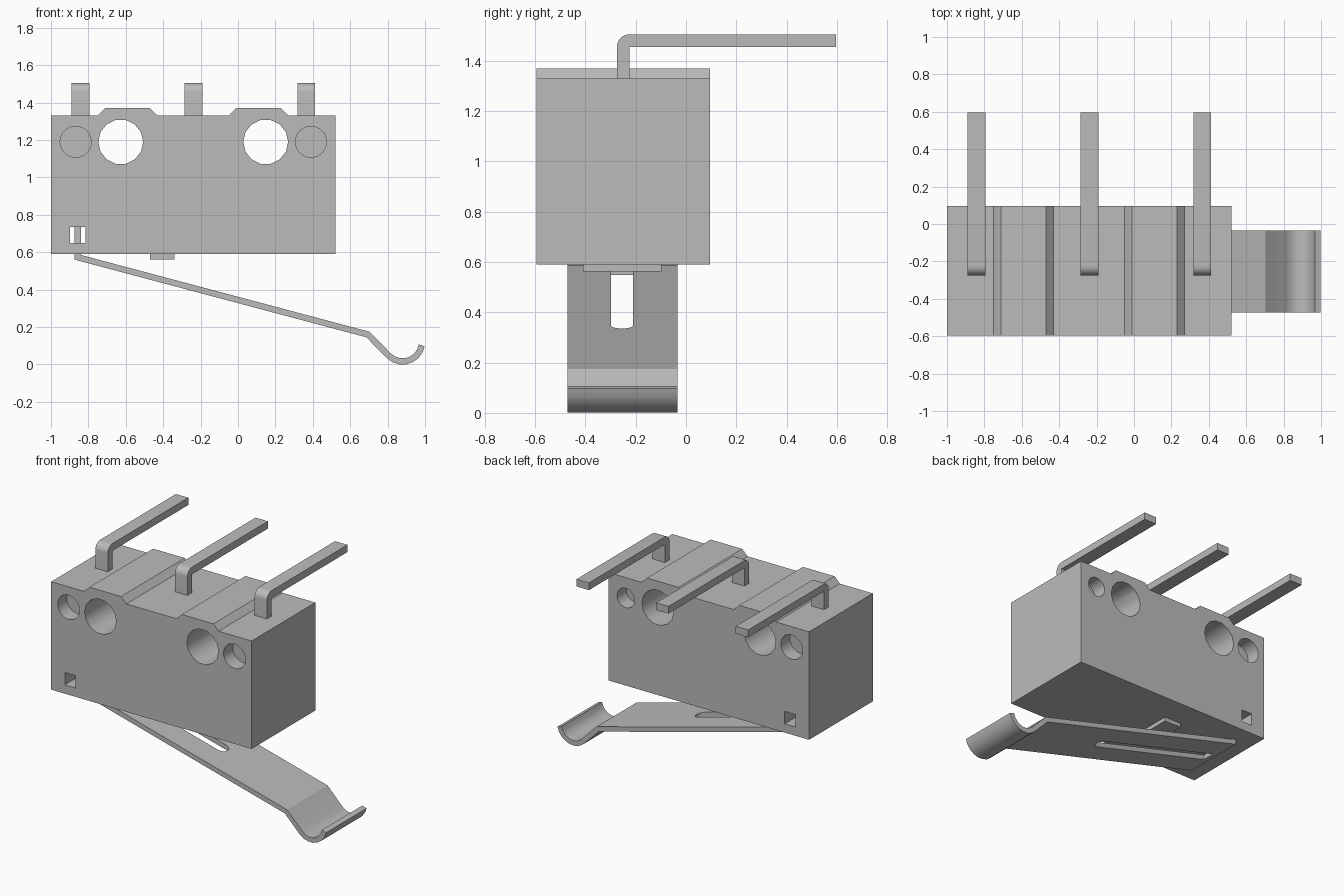
import bpy, bmesh, math
from mathutils import Vector

cube = bpy.data.objects.get("Cube")
if cube:
    bpy.data.objects.remove(cube, do_unlink=True)

grey = bpy.data.materials.new("plain grey")
grey.use_nodes = True
colour = (0.5, 0.5, 0.5, 1)
grey.diffuse_color = colour
grey.node_tree.nodes["Principled BSDF"].inputs["Base Color"].default_value = colour

FRONT, BACK = -0.595, 0.095


def prism(name, outline, axis, lo, hi):
    """Extrude a closed 2D outline along an axis, from lo to hi."""
    place = {"x": lambda a, b: (lo, a, b),
             "y": lambda a, b: (a, lo, b),
             "z": lambda a, b: (a, b, lo)}[axis]
    bm = bmesh.new()
    face = bm.faces.new([bm.verts.new(place(a, b)) for a, b in outline])
    moved = bmesh.ops.extrude_face_region(bm, geom=[face])["geom"]
    shift = Vector([hi - lo if c == axis else 0 for c in "xyz"])
    bmesh.ops.translate(bm, vec=shift,
                        verts=[v for v in moved if isinstance(v, bmesh.types.BMVert)])
    bmesh.ops.recalc_face_normals(bm, faces=bm.faces)
    mesh = bpy.data.meshes.new(name)
    bm.to_mesh(mesh)
    bm.free()
    mesh.materials.append(grey)
    obj = bpy.data.objects.new(name, mesh)
    bpy.context.collection.objects.link(obj)
    return obj


def select(obj):
    bpy.ops.object.select_all(action="DESELECT")
    obj.select_set(True)
    bpy.context.view_layer.objects.active = obj


def cut(obj, cutters):
    for cutter in cutters:
        mod = obj.modifiers.new("cut", "BOOLEAN")
        mod.operation, mod.solver, mod.object = "DIFFERENCE", "EXACT", cutter
        select(obj)
        bpy.ops.object.modifier_apply(modifier=mod.name)
        bpy.data.objects.remove(cutter, do_unlink=True)


def smooth(obj):
    select(obj)
    bpy.ops.object.shade_smooth_by_angle(angle=math.radians(28))


def arc(cx, cz, r, start, end, steps):
    angles = [math.radians(start + (end - start) * i / steps) for i in range(steps + 1)]
    return [(cx + r * math.cos(a), cz + r * math.sin(a)) for a in angles]


def circle(cx, cz, r, sides):
    return arc(cx, cz, r, 0, 360, sides)[:-1]


def strip(path, thickness):
    """Outline of a bent sheet that follows a centre line, with mitred corners."""
    pts = [Vector(p) for p in path]
    dirs = [(b - a).normalized() for a, b in zip(pts, pts[1:])]
    left, right = [], []
    for i, p in enumerate(pts):
        d0, d1 = dirs[max(i - 1, 0)], dirs[min(i, len(dirs) - 1)]
        n0, n1 = Vector((-d0.y, d0.x)), Vector((-d1.y, d1.x))
        n = (n0 + n1).normalized()
        offset = n * (thickness / 2 / n.dot(n0))
        left.append(p + offset)
        right.append(p - offset)
    return [tuple(p) for p in left + right[::-1]]


# Housing with two raised ridges along the top
top, ridge, bevel = 1.33, 1.37, 0.04
outline = [(-1, 0.59), (-1, top)]
for a, b in ((-0.75, -0.43), (-0.05, 0.27)):
    outline += [(a, top), (a + bevel, ridge), (b - bevel, ridge), (b, top)]
outline += [(0.52, top), (0.52, 0.59)]
housing = prism("housing", outline, "y", FRONT, BACK)

# Mounting holes, blind recesses and the lever hinge window
holes = [prism("mounting_hole_cutter", circle(x, 1.19, 0.12, 14), "y", -1, 1)
         for x in (-0.627, 0.148)]
depth = 0.1
for x, back_radius in ((-0.868, 0.083), (0.39, 0.066)):
    holes.append(prism("front_recess_cutter", circle(x, 1.19, 0.083, 32),
                       "y", -1, FRONT + depth))
    holes.append(prism("back_recess_cutter", circle(x, 1.19, back_radius, 32),
                       "y", BACK - depth, 1))
window = [(-0.897, 0.65), (-0.815, 0.65), (-0.815, 0.735), (-0.897, 0.735)]
holes.append(prism("hinge_window_cutter", window, "y", -1, 1))
cut(housing, holes)
smooth(housing)

# Bent terminal pins
for name, x in (("right_pin", -0.842), ("middle_pin", -0.238), ("left_pin", 0.365)):
    side = [(-0.225, 1.25), (-0.275, 1.25)]
    side += arc(-0.225, 1.455, 0.05, 180, 90, 6)
    side += [(0.597, 1.505), (0.597, 1.455), (-0.225, 1.455)]
    smooth(prism(name, side, "x", x - 0.047, x + 0.047))

# Plunger
prism("plunger", [(-0.47, 0.562), (-0.34, 0.562), (-0.34, 0.62), (-0.47, 0.62)],
      "y", -0.41, -0.098)

# Sprung lever with an upright hinge tab, a rolled tip and a long slot
path = [(-0.857, 0.76), (-0.857, 0.573), (0.695, 0.16)]
path += arc(0.88, 0.12, 0.104, 225, 350, 7)
lever = prism("lever", strip(path, 0.033), "y", -0.472, -0.034)
slot = [(-0.83, -0.298), (-0.83, -0.21)] + arc(0.055, -0.254, 0.044, 90, -90, 10)
cut(lever, [prism("slot_cutter", slot, "z", 0.1, 0.7)])
smooth(lever)
